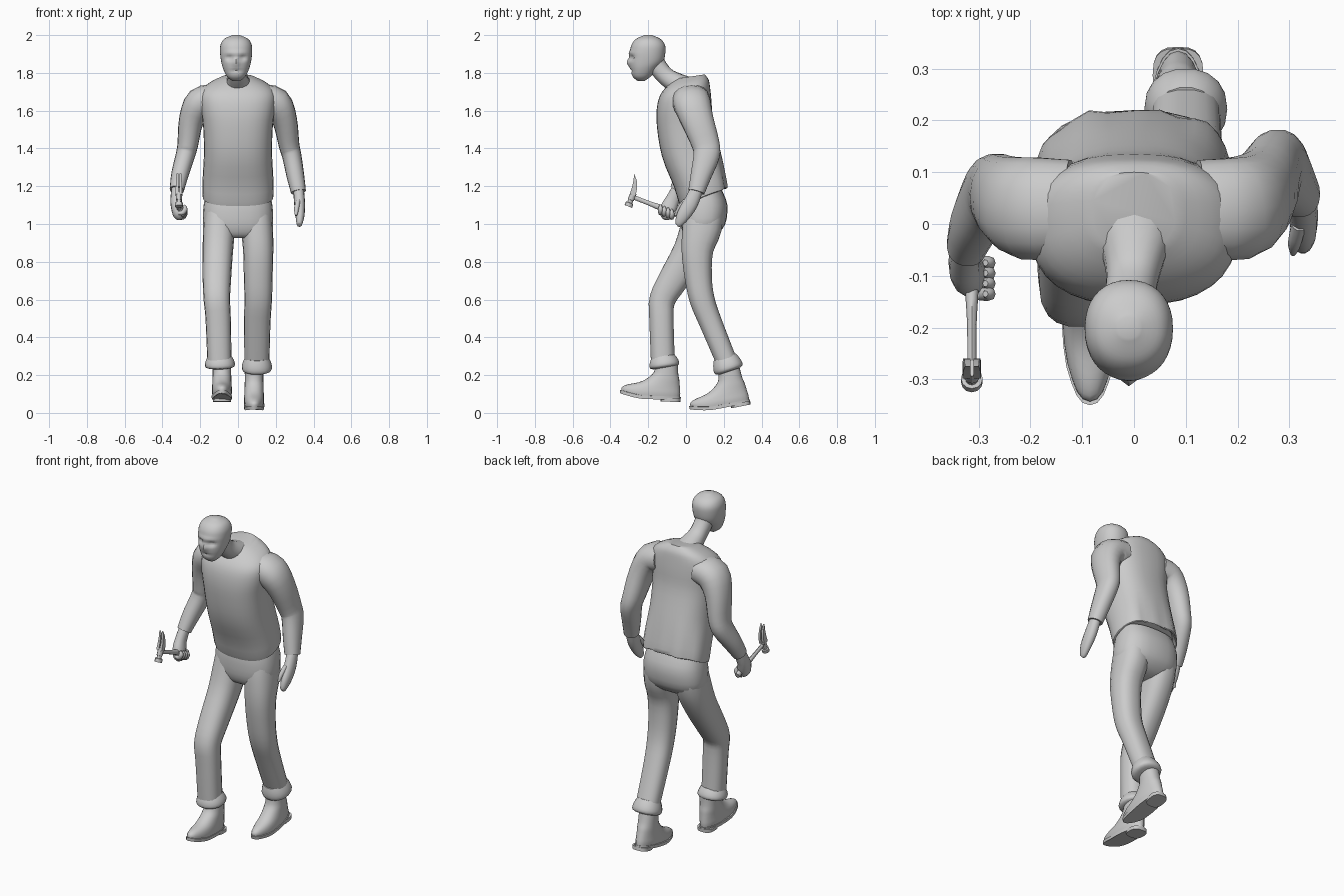
import bpy, bmesh, math
from mathutils import Vector, Matrix

X, Y = Vector((1, 0, 0)), Vector((0, 1, 0))


def finish(name, bm, mat=None, angle=50):
    bmesh.ops.recalc_face_normals(bm, faces=bm.faces)
    if mat:
        bm.transform(mat)
    me = bpy.data.meshes.new(name)
    bm.to_mesh(me)
    bm.free()
    ob = bpy.data.objects.new(name, me)
    bpy.context.collection.objects.link(ob)
    bpy.ops.object.select_all(action='DESELECT')
    ob.select_set(True)
    bpy.context.view_layer.objects.active = ob
    bpy.ops.object.shade_smooth_by_angle(angle=math.radians(angle))
    return ob


def spline(rows, sub):
    """Catmull-Rom through rows of numbers."""
    out = []
    for i in range(len(rows) - 1):
        p = [rows[max(i - 1, 0)], rows[i], rows[i + 1], rows[min(i + 2, len(rows) - 1)]]
        for k in range(sub):
            t = k / sub
            out.append([0.5 * (2 * b + (c - a) * t + (2 * a - 5 * b + 4 * c - d) * t * t
                               + (3 * b - a - 3 * c + d) * t ** 3) for a, b, c, d in zip(*p)])
    return out + [list(rows[-1])]


def loft(name, rings, sub=3, n=16, p=2.2, flat=False, warp=None, mat=None, angle=50):
    """Rings are (x, y, z, half width, half depth); flat keeps them level."""
    rows = spline(rings, sub)
    bm = bmesh.new()
    loops = []
    for i, r in enumerate(rows):
        c = Vector(r[:3])
        u, v = X, Y
        if not flat:
            t = (Vector(rows[min(i + 1, len(rows) - 1)][:3]) - Vector(rows[max(i - 1, 0)][:3])).normalized()
            v = (Y - t * t.dot(Y)).normalized()
            u = v.cross(t)
        loop = []
        for k in range(n):
            a = 2 * math.pi * k / n
            ca, sa = math.cos(a), math.sin(a)
            co = c + u * (r[3] * math.copysign(abs(ca) ** (2 / p), ca)) \
                   + v * (r[4] * math.copysign(abs(sa) ** (2 / p), sa))
            loop.append(bm.verts.new(warp(co) if warp else co))
        loops.append(loop)
    for a, b in zip(loops, loops[1:]):
        for k in range(n):
            bm.faces.new((a[k], a[(k + 1) % n], b[(k + 1) % n], b[k]))
    bm.faces.new(loops[0])
    bm.faces.new(loops[-1])
    return finish(name, bm, mat, angle)


def gauss(co, x, z, sx, sz):
    return math.exp(-((co.x - x) / sx) ** 2 - ((co.z - z) / sz) ** 2)


# Head with carved eye sockets, nose, brow and mouth
def face(co):
    if co.y < -.21:
        e = gauss(co, -.045, 1.88, .018, .013) + gauss(co, .025, 1.88, .018, .013)
        co.y += .018 * e - .014 * gauss(co, -.01, 1.855, .013, .022) \
            + .007 * gauss(co, -.01, 1.81, .03, .006) - .006 * gauss(co, -.01, 1.905, .06, .012)
    return co


loft("head", [(-.01, -.238, 1.757, .02, .018), (-.01, -.235, 1.78, .048, .047),
              (-.01, -.224, 1.82, .068, .07), (-.01, -.21, 1.86, .079, .09),
              (-.01, -.203, 1.91, .085, .094), (-.01, -.2, 1.95, .082, .088),
              (-.01, -.2, 1.98, .063, .064), (-.01, -.2, 2.0, .02, .02)],
     sub=5, n=36, flat=True, warp=face)
loft("neck", [(0, .01, 1.71, .09, .07), (0, -.06, 1.75, .062, .055), (-.004, -.11, 1.785, .05, .048),
              (-.01, -.155, 1.84, .05, .05), (-.01, -.17, 1.88, .05, .05)])


# Shirt body, with creases near the back hem
def crease(co):
    if co.y > .08:
        co.y += .007 * math.sin(co.x * 55) * max(0, min(1, (1.42 - co.z) / .2))
    return co


def lean(co):
    # tip the level rings so the hem and yoke rise to the rear
    c, amt = (.095, .4) if co.z < 1.2 else (.03, .18)
    k = max(0, min(1, (co.z - 1.15) / .25))
    amt = .4 * (1 - k) + .15 * k
    c = .095 * (1 - k)
    co.z += (co.y - c) * amt
    return crease(co)


loft("shirt_body", [(0, .095, 1.16, .165, .105), (0, .095, 1.145, .187, .125), (0, .07, 1.24, .187, .135),
                    (0, .025, 1.38, .18, .152), (0, -.005, 1.53, .185, .148),
                    (0, -.01, 1.63, .198, .145), (0, -.005, 1.70, .195, .133),
                    (0, .01, 1.745, .15, .11), (0, .025, 1.777, .08, .075)],
     n=32, p=2.5, flat=True, warp=lean)

# Trousers: seat and two bent legs with turned-up cuffs
loft("trouser_seat", [(0, .09, 1.18, .165, .1), (0, .095, 1.1, .182, .124), (0, .09, 1.0, .184, .118),
                      (0, .075, .945, .15, .085), (0, .065, .925, .09, .05)], n=24, p=2.5, flat=True)
loft("forward_leg", [(-.09, .10, 1.10, .085, .1), (-.1, .075, .98, .085, .105), (-.107, .02, .85, .08, .092),
                     (-.112, -.07, .7, .075, .08), (-.112, -.125, .6, .07, .07),
                     (-.105, -.13, .5, .067, .065), (-.098, -.122, .26, .064, .064)], n=18, p=2.4)
loft("rear_leg", [(.09, .10, 1.10, .085, .1), (.1, .085, .98, .085, .105), (.107, .06, .86, .08, .085),
                  (.107, .065, .72, .076, .073), (.107, .085, .6, .073, .067),
                  (.102, .13, .48, .07, .061), (.1, .22, .26, .066, .056)], n=18, p=2.4)


def cuff(name, top, bottom):
    a, b = Vector(top), Vector(bottom)
    prof = [(0, .062), (.3, .073), (.65, .08), (.9, .076), (1, .055)]
    loft(name, [(*a.lerp(b, t), r, r) for t, r in prof], sub=2, n=18)


cuff("forward_cuff", (-.097, -.121, .30), (-.095, -.112, .238))
cuff("rear_cuff", (.1, .205, .295), (.1, .23, .22))


# Boots: wedge-shaped upper, sole and heel, toe lifted slightly
def toe_lift(co):
    co.x *= 1 - .12 * max(0, min(1, (-co.y - .12) / .12)) * (1 if co.y < -.26 else .6)
    co.z += .6 * max(0, -co.y - .2) ** 1.5
    return co


def boot(name, loc, deg):
    m = Matrix.Translation(loc) @ Matrix.Rotation(math.radians(deg), 4, 'X')
    loft(name + "_upper", [(0, -.162, .02, .05, .155), (0, -.16, .045, .054, .155),
                           (0, -.145, .07, .053, .138), (0, -.118, .095, .051, .108),
                           (0, -.098, .12, .05, .085), (0, -.084, .155, .049, .064),
                           (0, -.078, .22, .05, .055)], n=24, flat=True, warp=toe_lift, mat=m)
    loft(name + "_sole", [(0, -.163, .01, .055, .161), (0, -.163, .028, .056, .162)],
         sub=1, n=24, flat=True, warp=toe_lift, mat=m)
    loft(name + "_heel", [(0, -.055, 0, .048, .052), (0, -.055, .02, .049, .053)],
         sub=1, n=20, p=2.8, flat=True, mat=m)


boot("forward_boot", (-.085, -.027, .057), -2)
boot("rear_boot", (.085, .345, .045), 11)

# Sleeves share the shoulder shape; s is the side, rest follows the bend
SHOULDER = [(.12, .03, 1.665, .075, .095), (.2, .03, 1.642, .082, .1)]


def sleeve(name, s, rest):
    loft(name, [(s * r[0], *r[1:]) for r in SHOULDER + rest], n=18)


sleeve("left_sleeve", 1, [(.247, .06, 1.55, .066, .087), (.27, .105, 1.42, .055, .074),
                          (.285, .108, 1.36, .051, .07), (.303, .08, 1.26, .047, .056),
                          (.32, .055, 1.17, .04, .044)])
sleeve("right_sleeve", -1, [(.247, .048, 1.55, .066, .084), (.266, .063, 1.42, .055, .073),
                            (.28, .055, 1.36, .051, .068), (.308, 0, 1.26, .046, .054),
                            (.324, -.045, 1.18, .038, .042)])

# Hands: relaxed left mitten, right fist around the handle
loft("left_hand", [(.32, .06, 1.19, .028, .033), (.326, .025, 1.11, .029, .04),
                   (.328, -.015, 1.045, .024, .036), (.325, -.04, 1.0, .015, .02),
                   (.324, -.046, .992, .006, .008)], n=14)
loft("left_thumb", [(.318, .0, 1.12, .014, .018), (.31, -.035, 1.08, .013, .015),
                    (.307, -.055, 1.045, .006, .008)], n=10)
loft("right_hand", [(-.323, -.035, 1.2, .028, .033), (-.328, -.07, 1.13, .03, .038),
                    (-.322, -.092, 1.085, .032, .043), (-.313, -.105, 1.045, .028, .036),
                    (-.305, -.112, 1.027, .012, .014)], n=14)
for i in range(4):
    y, z = -.075 - .02 * i, 1.052 + .008 * i
    loft(f"right_finger_{i + 1}", [(-.315, y, z - .018, .01, .01), (-.292, y, z - .016, .013, .013),
                                   (-.28, y, z + .005, .013, .013), (-.287, y, z + .024, .006, .006)],
         n=8)

# Hammer, built upright and then tipped forward into the fist
tool = Matrix.Translation((-.313, -.04, 1.05)) @ Matrix.Rotation(math.radians(69), 4, 'X')
loft("hammer_handle", [(0, 0, -.005, .014, .016), (0, 0, .09, .013, .016), (0, 0, .17, .009, .012),
                       (0, 0, .275, .009, .012)], n=8, flat=True, mat=tool)
head = tool @ Matrix.Translation((0, 0, .263))
loft("hammer_poll", [(0, 0, -.022, .016, .017), (0, 0, .018, .016, .017), (0, 0, .019, .013, .014),
                     (0, 0, .034, .013, .014), (0, 0, .035, .021, .021), (0, 0, .055, .021, .021)],
     sub=1, n=12, p=2, flat=True, mat=head @ Matrix.Rotation(math.radians(90), 4, 'X'), angle=30)

CLAW = [(.01, -.016), (.05, -.009), (.09, .008), (.118, .034), (.085, .024), (.045, .018), (.01, .017)]
for side, s in (("left", 1), ("right", -1)):
    bm = bmesh.new()
    f = bm.faces.new([bm.verts.new((s * .003, y, z)) for y, z in CLAW])
    ext = bmesh.ops.extrude_face_region(bm, geom=[f])["geom"]
    for v in ext:
        if isinstance(v, bmesh.types.BMVert):
            v.co.x = s * (.018 - .05 * max(0, v.co.y - .02))
    finish(f"hammer_claw_{side}", bm, head, 30)
